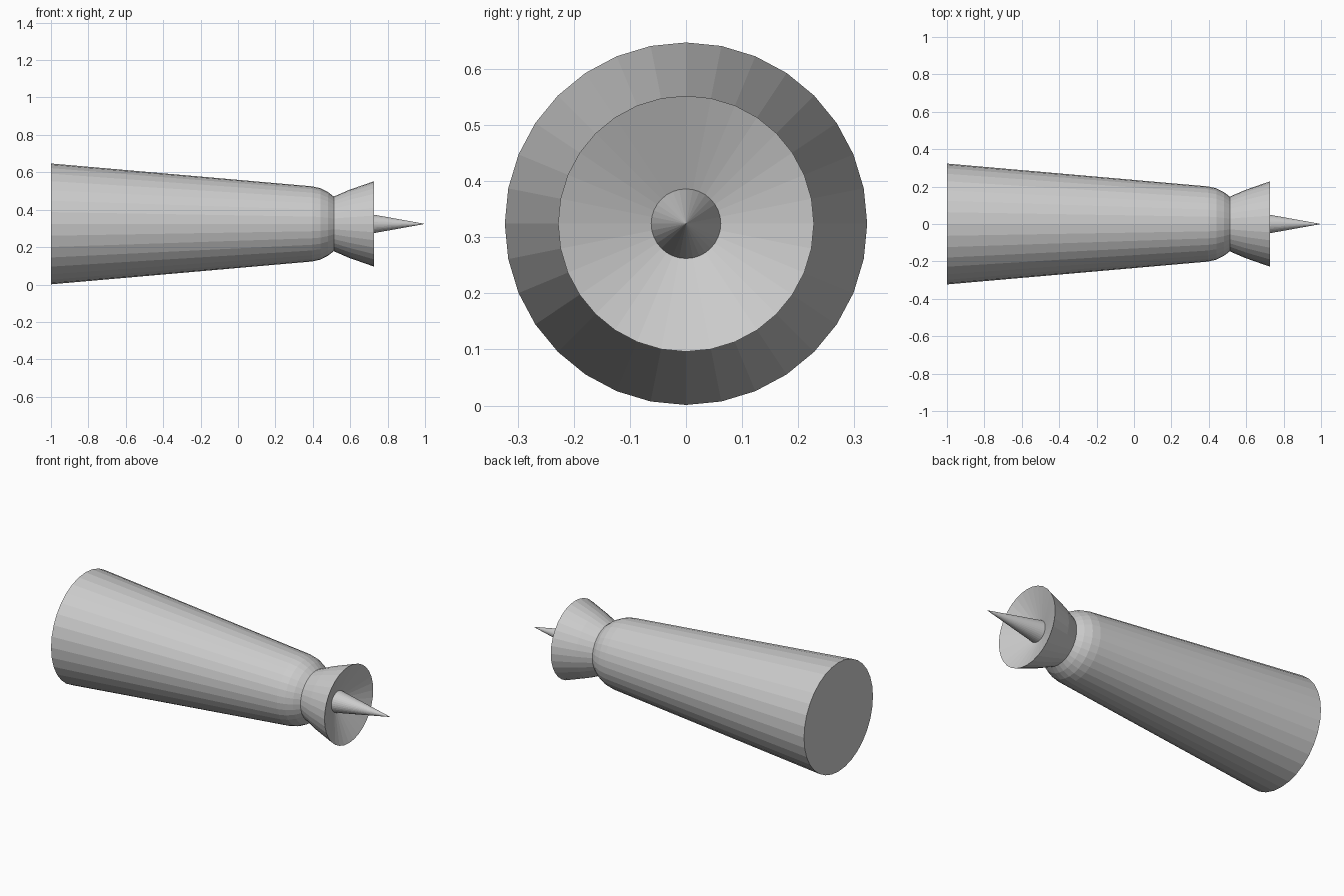
import bpy, bmesh
from math import sin, cos, tau

if "Cube" in bpy.data.objects:
    bpy.data.objects.remove(bpy.data.objects["Cube"])

SIDES = 32
AXIS_Z = 0.324


def lathe(name, profile, cap_start=False):
    """Revolve (x, radius) points about the lengthwise axis, flat shaded."""
    bm = bmesh.new()
    rings = []
    for x, r in profile:
        if r == 0:
            rings.append([bm.verts.new((x, 0, AXIS_Z))] * SIDES)
        else:
            rings.append([bm.verts.new((x, r * sin(tau * i / SIDES),
                                        AXIS_Z + r * cos(tau * i / SIDES)))
                          for i in range(SIDES)])
    for a, b in zip(rings, rings[1:]):
        for i in range(SIDES):
            j = (i + 1) % SIDES
            corners = list(dict.fromkeys((a[i], a[j], b[j], b[i])))
            bm.faces.new(corners)
    if cap_start:
        bm.faces.new(rings[0])
    bmesh.ops.recalc_face_normals(bm, faces=bm.faces)
    mesh = bpy.data.meshes.new(name)
    bm.to_mesh(mesh)
    bm.free()
    obj = bpy.data.objects.new(name, mesh)
    bpy.context.collection.objects.link(obj)
    return obj


# Tapered body with rounded shoulder and flat closed base
lathe("body", [(-1, 0.323), (0.395, 0.201), (0.44, 0.191),
               (0.48, 0.171), (0.512, 0.146), (0.512, 0)], cap_start=True)

# Flared collar: outer wall, sharp rim, conical hollow
lathe("collar", [(0.512, 0), (0.512, 0.146), (0.595, 0.182),
                 (0.727, 0.228), (0.655, 0.061), (0.628, 0)])

# Pointed spike rising from the hollow
lathe("spike", [(0.65, 0), (0.65, 0.063), (1, 0)])
